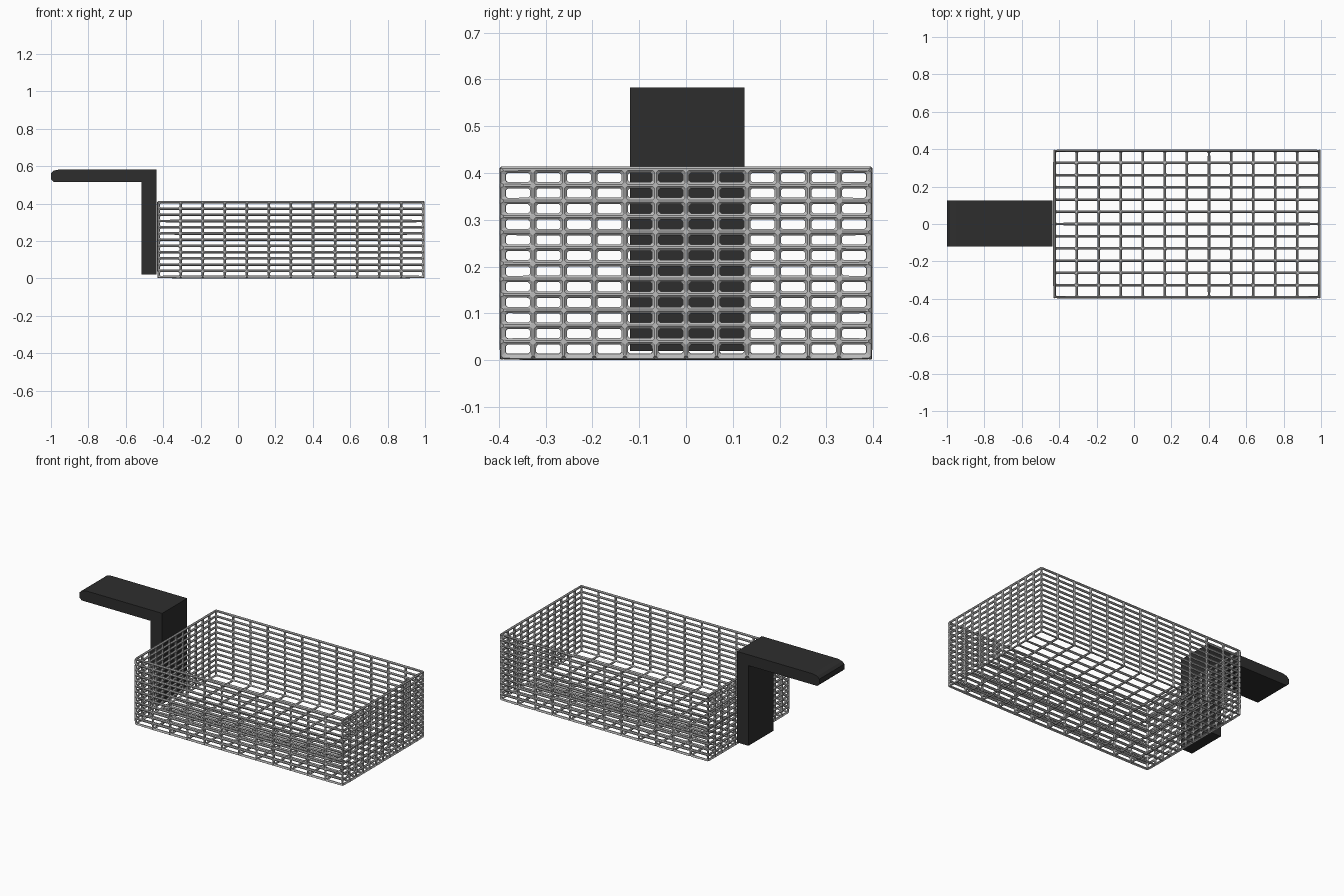
import bpy, bmesh
from mathutils import Vector

default = bpy.data.objects.get("Cube")
if default:
    bpy.data.objects.remove(default, do_unlink=True)


def material(name, value, roughness):
    mat = bpy.data.materials.new(name)
    mat.use_nodes = True
    color = (value, value, value, 1)
    mat.diffuse_color = color
    shader = mat.node_tree.nodes["Principled BSDF"]
    shader.inputs["Base Color"].default_value = color
    shader.inputs["Roughness"].default_value = roughness
    return mat


def add_object(name, bm, mat):
    mesh = bpy.data.meshes.new(name)
    bm.to_mesh(mesh)
    bm.free()
    mesh.materials.append(mat)
    obj = bpy.data.objects.new(name, mesh)
    bpy.context.collection.objects.link(obj)
    return obj


steel = material("steel_grey", 0.5, 0.5)
black = material("matte_black", 0.027, 0.6)

# Wire basket: open box split into a 12 by 12 grid on each side
low = Vector((-0.425, -0.392, 0.007))
high = Vector((0.991, 0.392, 0.407))
bm = bmesh.new()
bmesh.ops.create_cube(bm, size=1)
for v in bm.verts:
    for axis in range(3):
        v.co[axis] = high[axis] if v.co[axis] > 0 else low[axis]
lid = [f for f in bm.faces if f.normal.z > 0.9]
bmesh.ops.delete(bm, geom=lid, context='FACES_ONLY')
bmesh.ops.subdivide_edges(bm, edges=bm.edges[:], cuts=11, use_grid_fill=True)
basket = add_object("wire_basket", bm, steel)

# Turn the grid into bars and soften their edges
wires = basket.modifiers.new("bars", 'WIREFRAME')
wires.thickness = 0.018
wires.use_even_offset = True
wires.use_boundary = True
wires.use_replace = True
soften = basket.modifiers.new("bar_edges", 'BEVEL')
soften.width = 0.003
soften.segments = 1
soften.limit_method = 'ANGLE'

# Handle: bent side profile extruded across the width
profile = [(-0.435, 0.02), (-0.435, 0.583), (-0.955, 0.583), (-0.985, 0.576),
           (-1.0, 0.562), (-1.0, 0.53), (-0.985, 0.516), (-0.515, 0.516),
           (-0.515, 0.02)]
bm = bmesh.new()
side = bm.faces.new([bm.verts.new((x, -0.12, z)) for x, z in profile])
ext = bmesh.ops.extrude_face_region(bm, geom=[side])
moved = [g for g in ext["geom"] if isinstance(g, bmesh.types.BMVert)]
bmesh.ops.translate(bm, verts=moved, vec=(0, 0.245, 0))
bmesh.ops.recalc_face_normals(bm, faces=bm.faces[:])
add_object("handle", bm, black)
